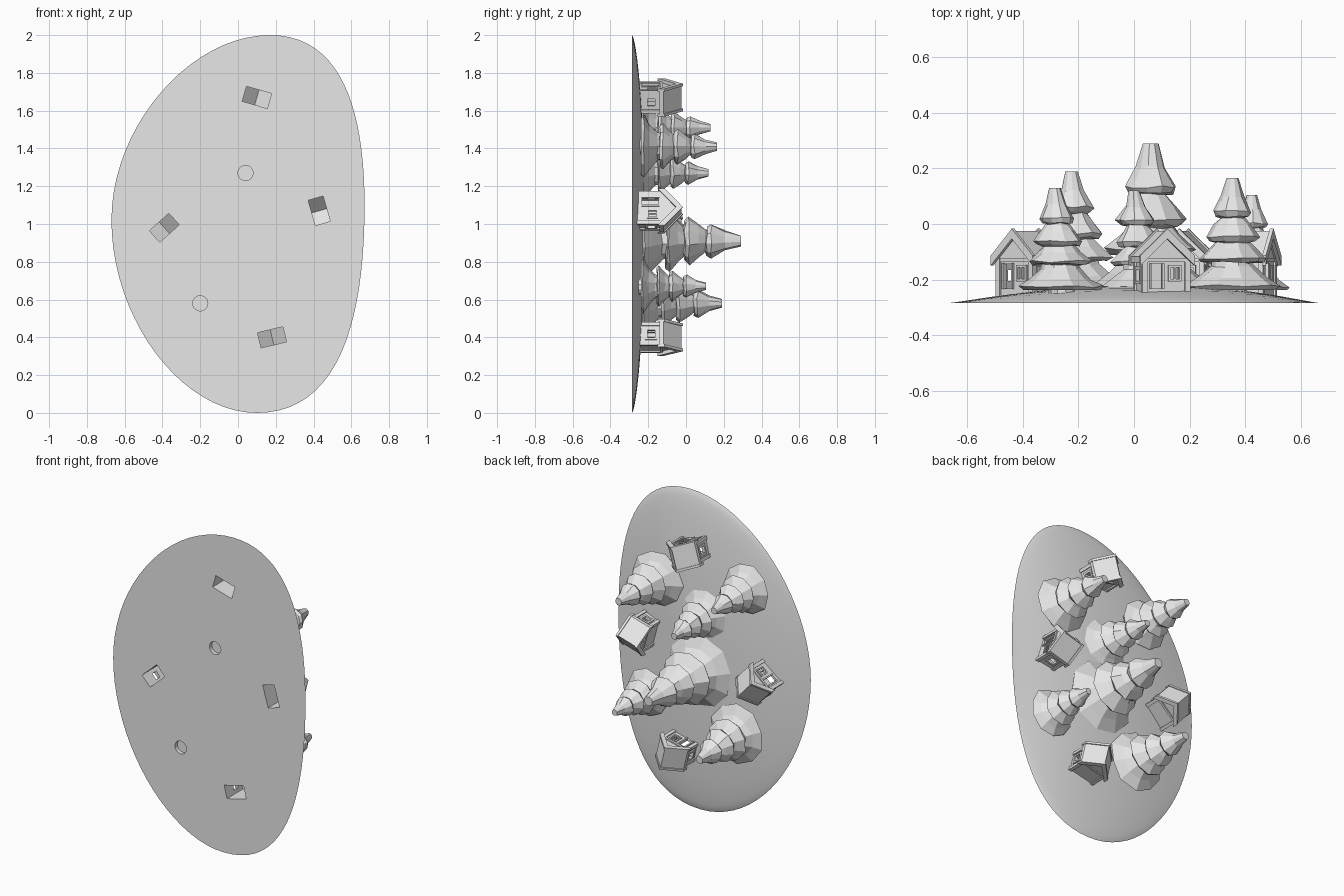
import bpy, bmesh, math, random
from mathutils import Matrix, Vector

random.seed(4)
if "Cube" in bpy.data.objects:
    bpy.data.objects.remove(bpy.data.objects["Cube"])

grey = bpy.data.materials.new("plain_grey")
grey.use_nodes = True
grey.diffuse_color = (0.8, 0.8, 0.8, 1)
grey.node_tree.nodes["Principled BSDF"].inputs["Base Color"].default_value = (0.8, 0.8, 0.8, 1)

BACK = -0.285  # flat underside of the island


def finish(bm, name):
    bmesh.ops.recalc_face_normals(bm, faces=bm.faces)
    mesh = bpy.data.meshes.new(name)
    bm.to_mesh(mesh)
    bm.free()
    mesh.materials.append(grey)
    obj = bpy.data.objects.new(name, mesh)
    bpy.context.collection.objects.link(obj)
    return obj


def bridge(bm, a, b):
    n = len(a)
    for i in range(n):
        bm.faces.new((a[i], a[(i + 1) % n], b[(i + 1) % n], b[i]))


def prism(bm, profile, y0, y1):
    """Extrude an (x, z) profile along local y."""
    a = [bm.verts.new((x, y0, z)) for x, z in profile]
    b = [bm.verts.new((x, y1, z)) for x, z in profile]
    bm.faces.new(a)
    bm.faces.new(b)
    bridge(bm, a, b)


def box(bm, x0, x1, y0, y1, z0, z1):
    prism(bm, [(x0, z0), (x1, z0), (x1, z1), (x0, z1)], y0, y1)


def carve(obj, cutters):
    """Subtract the cutters, keep the plain mesh and drop the cutters."""
    for c in cutters:
        c.hide_render = True
        mod = obj.modifiers.new("cut", "BOOLEAN")
        mod.operation, mod.solver, mod.object = "DIFFERENCE", "EXACT", c
    bpy.context.view_layer.update()
    done = obj.evaluated_get(bpy.context.evaluated_depsgraph_get())
    mesh = bpy.data.meshes.new_from_object(done)
    obj.modifiers.clear()
    obj.data = mesh
    for c in cutters:
        bpy.data.objects.remove(c)


def stand(x, y, z, angle=0.0):
    """Frame whose local z points out of the island, local x turned by angle."""
    a = math.radians(angle)
    right, up = Vector((math.cos(a), 0, math.sin(a))), Vector((0, 1, 0))
    m = Matrix((right, up.cross(right), up)).transposed().to_4x4()
    return Matrix.Translation((x, y, z)) @ m


# Island: lopsided egg outline, shrunk in rings over a low mound
def bezier(p, q, r, s, t):
    u = 1 - t
    return p * u**3 + q * 3 * u * u * t + r * 3 * u * t * t + s * t**3


V = Vector
left, top, right, bottom = V((-.67, 1.02)), V((.17, 2)), V((.67, 1.1)), V((.1, 0))
arcs = [(left, V((-.67, 1.52)), V((-.25, 2)), top),
        (top, V((.55, 2)), V((.67, 1.6)), right),
        (right, V((.67, .48)), V((.53, 0)), bottom),
        (bottom, V((-.3, 0)), V((-.67, .5)), left)]
STEPS = 20
outline = [bezier(*arc, i / STEPS) for arc in arcs for i in range(STEPS)]
middle = V((.05, 1.03))

bm = bmesh.new()
rings = []
for s in (1, .985, .96, .92, .86, .78, .68, .56, .42, .28, .14):
    ring = []
    for p in outline:
        d = p - middle
        power = .65 + .5 * d.normalized().x ** 2
        c = middle + d * s
        ring.append(bm.verts.new((c.x, BACK + .067 * (1 - s * s) ** power, c.y)))
    rings.append(ring)
for a, b in zip(rings, rings[1:]):
    bridge(bm, a, b)
bm.faces.new(rings[0])
peak = bm.verts.new((middle.x, BACK + .067, middle.y))
for i, v in enumerate(rings[-1]):
    bm.faces.new((v, rings[-1][(i + 1) % len(outline)], peak))
island = finish(bm, "island")
island_cutters = []


# Trees: faceted tiers, (radius, height) as fractions of the tree height
TIERS = [(.13, -.04), (.13, .02), (.38, .0), (.43, .035), (.30, .11), (.19, .21),
         (.18, .25), (.28, .25), (.31, .28), (.21, .37), (.16, .43),
         (.21, .44), (.24, .48), (.165, .58), (.11, .65),
         (.15, .66), (.175, .70), (.10, .84), (.055, 1)]


def tree(name, x, z, tip, lean, sides=10):
    foot = -.238
    h = tip - foot
    bm = bmesh.new()
    previous = None
    turn = random.random() * 6
    for r, t in TIERS:
        ring = []
        for i in range(sides):
            a = turn + math.tau * i / sides
            k = h * r * random.uniform(.95, 1.05)
            lift = h * t + (h * random.uniform(-.012, .012) if 0 < t < 1 else 0)
            ring.append(bm.verts.new((k * math.cos(a) + lean * t, k * math.sin(a), lift)))
        if previous:
            bridge(bm, previous, ring)
        else:
            bm.faces.new(ring)
        previous = ring
    bm.faces.new(previous)
    finish(bm, name).matrix_world = stand(x, foot, z)


for i, (x, z, tip, lean) in enumerate([
        (.06, .91, .29, 0), (-.2, .58, .19, -.025), (-.26, 1.51, .13, -.025),
        (.035, 1.27, .12, -.035), (.355, 1.41, .165, 0), (.425, .67, .105, 0)]):
    tree(f"tree_{i + 1}", x, z, tip, lean)

# Trunk sockets in the underside
for x, z in ((.04, 1.27), (-.2, .58)):
    bm = bmesh.new()
    bmesh.ops.create_cone(bm, cap_ends=True, segments=24, radius1=.04, radius2=.04, depth=.05)
    c = finish(bm, "socket_cutter")
    c.matrix_world = stand(x, BACK, z)
    island_cutters.append(c)


# Houses: hollow gabled shell, open below, with framing and a roof
def gable(half, low, eave, apex):
    return [(-half, low), (half, low), (half, eave), (0, apex), (-half, eave)]


def chevron(half, apex, eave, thick):
    return [(-half, eave), (0, apex), (half, eave),
            (half, eave - thick), (0, apex - thick), (-half, eave - thick)]


def house(name, x, z, angle):
    place = stand(x, -.245, z, angle)

    bm = bmesh.new()
    prism(bm, gable(.083, -.038, .121, .2), -.055, .055)
    walls = finish(bm, name + "_walls")
    cutters = []
    openings = [(-.055, -.015, -.08, -.03, .012, .1),  # door
                (.015, .05, -.08, -.03, .045, .09),    # front window
                (-.1, .1, -.018, .022, .04, .08)]      # side windows
    for o in openings:
        bm = bmesh.new()
        box(bm, *o)
        cutters.append(finish(bm, "opening_cutter"))
    bm = bmesh.new()
    prism(bm, gable(.069, -.06, .118, .184), -.041, .041)
    cutters.append(finish(bm, "room_cutter"))
    carve(walls, cutters)

    bm = bmesh.new()
    for sx in (-1, 1):
        for sy in (-1, 1):  # corner posts
            cx, cy = sx * .08, sy * .053
            box(bm, cx - .01, cx + .01, cy - .01, cy + .01, -.03, .12)
        for lo, hi in ((.028, .04), (.08, .092)):  # side window rails
            e = sorted((sx * .08, sx * .09))
            box(bm, *e, -.03, .034, lo, hi)
        for lo, hi in ((-.03, -.018), (.022, .034)):  # side window jambs
            box(bm, *e, lo, hi, .04, .08)
        e = sorted((sx * .053, sx * .062))  # gable tie beam
        box(bm, -.08, .08, *e, .108, .122)
    for lo, hi in ((-.062, -.054), (-.016, -.008), (.008, .016), (.029, .035), (.049, .057)):
        box(bm, lo, hi, -.062, -.05, .01 if lo < 0 else .038, .105 if lo < 0 else .098)
    for lo, hi in ((.038, .046), (.089, .098)):
        box(bm, .012, .053, -.062, -.05, lo, hi)
    frame = finish(bm, name + "_framing")

    bm = bmesh.new()
    prism(bm, chevron(.098, .22, .127, .021), -.07, .07)
    for sy in (-1, 1):  # bargeboards
        prism(bm, chevron(.102, .228, .131, .036), sy * .062, sy * .076)
    roof = finish(bm, name + "_roof")
    for part in (walls, frame, roof):
        part.matrix_world = place

    bm = bmesh.new()
    prism(bm, gable(.069, -.06, .118, .184), -.041, .041)
    c = finish(bm, "floor_cutter")
    c.matrix_world = place
    island_cutters.append(c)


house("top_house", .1, 1.67, -16)
house("left_house", .43, 1.07, -74)
house("right_house", -.39, .98, 42)
house("bottom_house", .18, .4, 13.5)

carve(island, island_cutters)
bpy.ops.object.select_all(action="DESELECT")
island.select_set(True)
bpy.context.view_layer.objects.active = island
bpy.ops.object.shade_smooth_by_angle(angle=math.radians(30))
